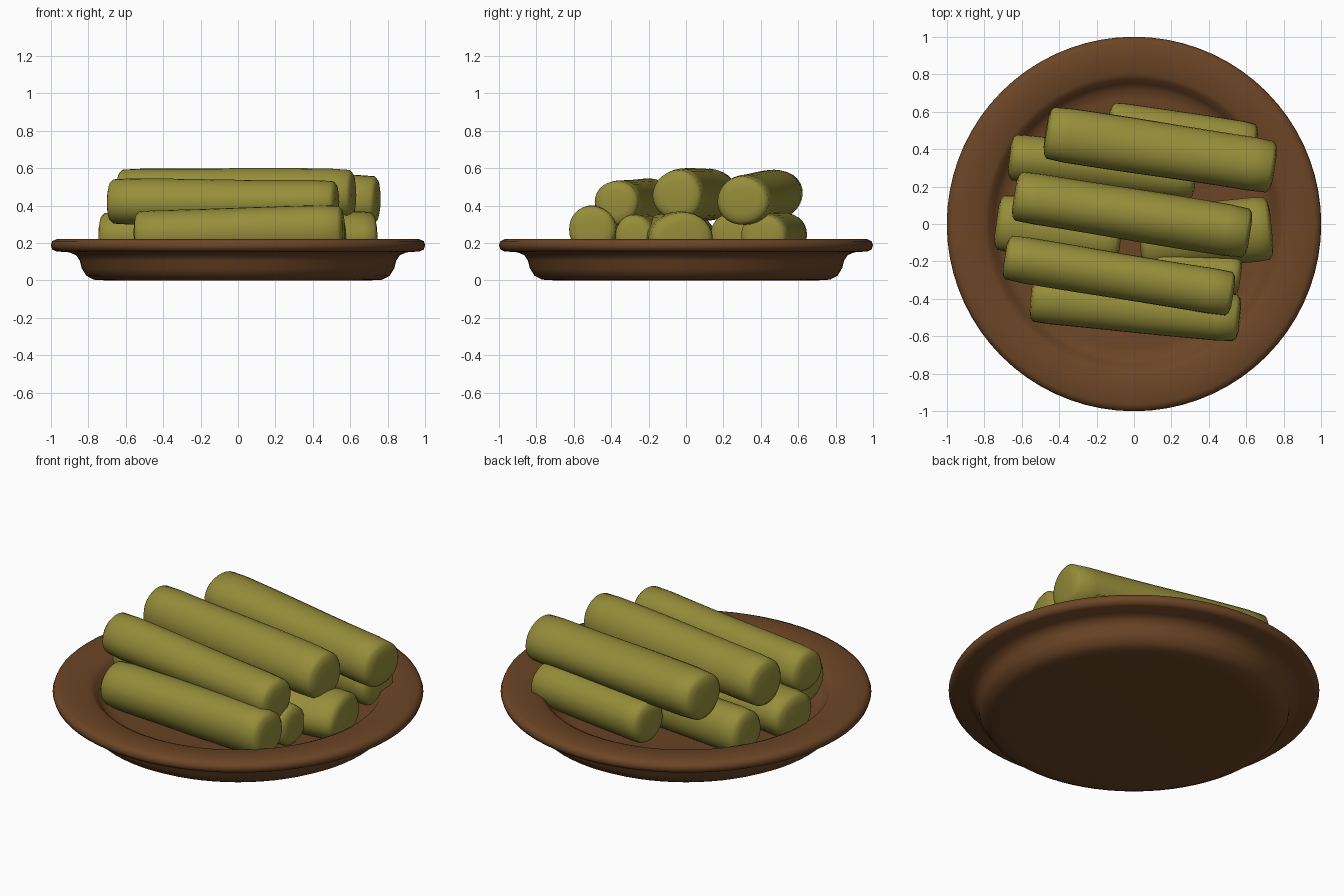
import bpy, bmesh, math
from mathutils import Vector

if "Cube" in bpy.data.objects:
    bpy.data.objects.remove(bpy.data.objects["Cube"])


def material(name, rgb):
    m = bpy.data.materials.new(name)
    m.diffuse_color = (*rgb, 1)
    m.use_nodes = True
    m.node_tree.nodes["Principled BSDF"].inputs["Base Color"].default_value = m.diffuse_color
    return m


CLAY = material("brown clay", (0.150, 0.060, 0.019))
LEAF = material("olive leaf", (0.305, 0.268, 0.042))


def skin(name, rings, mat, angle):
    """Join rings of points into a closed, capped tube."""
    bm = bmesh.new()
    loops = [[bm.verts.new(p) for p in ring] for ring in rings]
    n = len(loops[0])
    for a, b in zip(loops, loops[1:]):
        for i in range(n):
            j = (i + 1) % n
            bm.faces.new((a[i], a[j], b[j], b[i]))
    bm.faces.new(loops[0][::-1])
    bm.faces.new(loops[-1])
    bmesh.ops.recalc_face_normals(bm, faces=bm.faces)
    me = bpy.data.meshes.new(name)
    bm.to_mesh(me)
    bm.free()
    me.materials.append(mat)
    ob = bpy.data.objects.new(name, me)
    bpy.context.collection.objects.link(ob)
    bpy.ops.object.select_all(action='DESELECT')
    ob.select_set(True)
    bpy.context.view_layer.objects.active = ob
    bpy.ops.object.shade_smooth_by_angle(angle=math.radians(angle))
    return ob


# Plate: lathed profile, from the underside round the rim to the well floor
profile = [(0.70, 0.0), (0.77, 0.004), (0.81, 0.025), (0.835, 0.065), (0.845, 0.105),
           (0.865, 0.135), (0.90, 0.15), (0.97, 0.155), (0.992, 0.165), (1.0, 0.187),
           (0.992, 0.21), (0.965, 0.222), (0.88, 0.22), (0.80, 0.212), (0.775, 0.20),
           (0.75, 0.165), (0.72, 0.14), (0.67, 0.13), (0.05, 0.13)]
N = 72
skin("plate", [[(r * math.cos(2 * math.pi * i / N), r * math.sin(2 * math.pi * i / N), z)
                for i in range(N)] for r, z in profile], CLAY, 60)


# Leaf rolls: slightly uneven cylinders with softened flat ends
def roll(name, start, end, width, height, seed):
    p, q = Vector(start), Vector(end)
    d = (q - p).normalized()
    side = Vector((0, 0, 1)).cross(d).normalized()
    up = d.cross(side)
    length = (q - p).length
    soft = 0.025
    stations = [(0, 0.55), (0.008, 0.82), (soft, 0.96)]
    stations += [(soft + (length - 2 * soft) * k / 12, 1.0) for k in range(1, 12)]
    stations += [(length - s, f) for s, f in stations[2::-1]]
    rings = []
    for t, f in stations:
        ring = []
        for i in range(28):
            a = 2 * math.pi * i / 28
            w = f * (1 + 0.018 * math.sin(3 * a + seed + 2 * t) + 0.015 * math.sin(5 * t + 2 * seed))
            ring.append(p + d * t + side * (math.cos(a) * width * w) + up * (math.sin(a) * height * w))
        rings.append(ring)
    skin(name, rings, LEAF, 50)


ROLLS = [  # name, start, end, half width, half height
    ("top_roll_back", (-0.47, 0.49, 0.462), (0.75, 0.30, 0.425), 0.145, 0.135),
    ("top_roll_middle", (-0.64, 0.15, 0.458), (0.62, -0.05, 0.455), 0.138, 0.14),
    ("top_roll_front", (-0.69, -0.175, 0.42), (0.53, -0.375, 0.415), 0.122, 0.122),
    ("bottom_roll_front", (-0.55, -0.395, 0.24), (0.565, -0.505, 0.27), 0.13, 0.135),
    ("bottom_roll_middle_left", (-0.735, 0.01, 0.235), (-0.07, -0.08, 0.235), 0.15, 0.13),
    ("bottom_roll_middle_right", (0.03, -0.09, 0.235), (0.735, -0.02, 0.235), 0.17, 0.13),
    ("bottom_roll_back_left", (-0.665, 0.36, 0.25), (0.33, 0.25, 0.24), 0.125, 0.13),
    ("bottom_roll_back_right", (-0.14, 0.535, 0.24), (0.65, 0.41, 0.235), 0.125, 0.125),
    ("bottom_roll_inner_right", (0.10, -0.22, 0.235), (0.57, -0.28, 0.235), 0.11, 0.12),
]
for k, r in enumerate(ROLLS):
    roll(*r, seed=k * 1.7)
